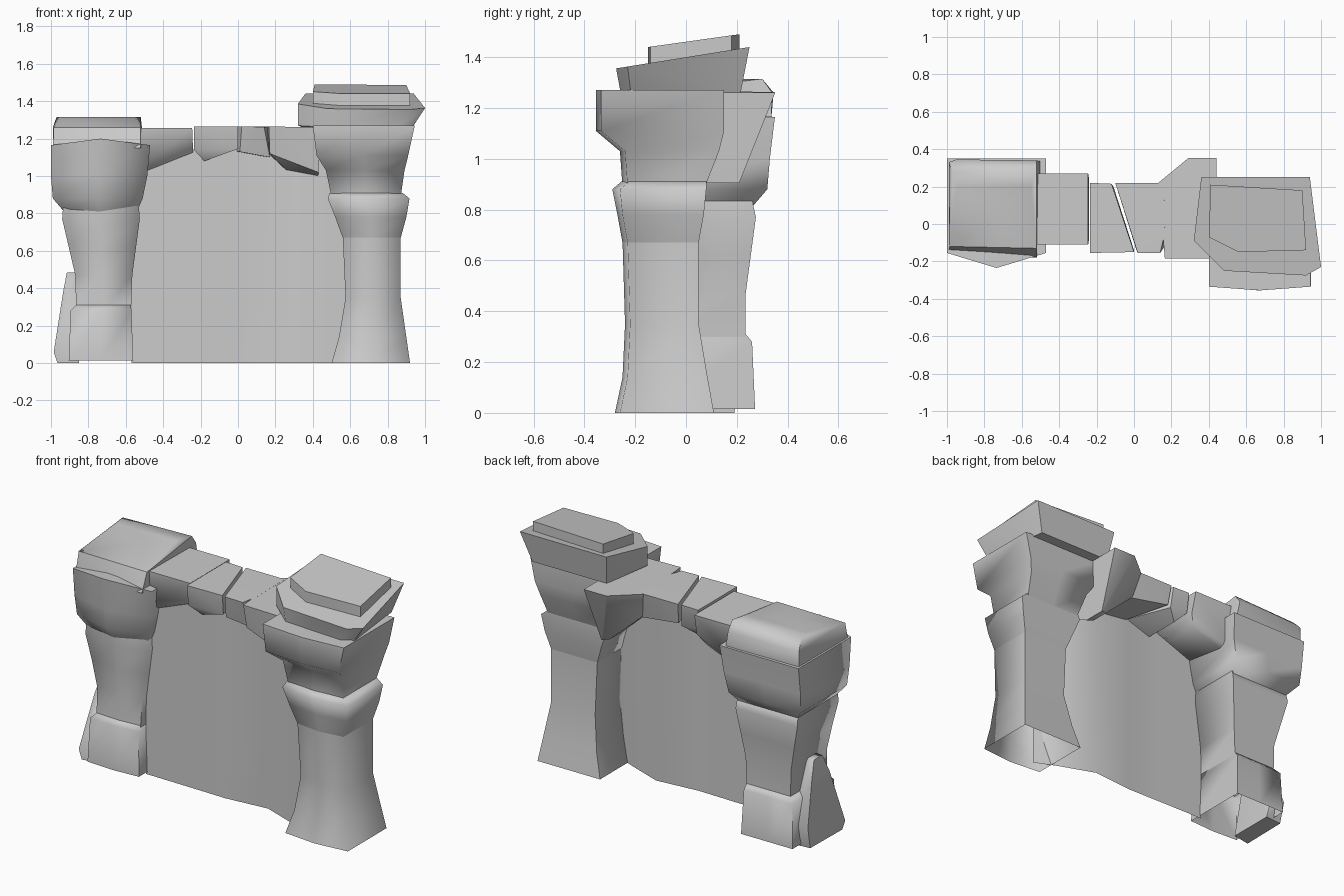
import bpy, bmesh, math

stone_mat = bpy.data.materials.new("stone grey")
stone_mat.diffuse_color = (0.6, 0.6, 0.6, 1)


def finish(name, bm, angle):
    """Turn a bmesh into a smooth shaded object."""
    bmesh.ops.recalc_face_normals(bm, faces=bm.faces[:])
    me = bpy.data.meshes.new(name)
    bm.to_mesh(me)
    bm.free()
    me.materials.append(stone_mat)
    me.shade_smooth()
    me.set_sharp_from_angle(angle=math.radians(angle))
    ob = bpy.data.objects.new(name, me)
    bpy.context.collection.objects.link(ob)
    return ob


def pillar(name, levels, peak=0.0):
    """Loft of rings (z, x0, x1, y0, y1, front bulge), open at the foot."""
    bm = bmesh.new()
    rings = []
    for i, (z, x0, x1, y0, y1, b) in enumerate(levels):
        xm = (x0 + x1) / 2
        lift = peak if i == len(levels) - 1 else 0
        pts = [(x0, y0 + b, z), (xm, y0, z + lift), (x1, y0 + b, z),
               (x1, y1, z), (xm, y1, z), (x0, y1, z)]
        rings.append([bm.verts.new(p) for p in pts])
    for a, c in zip(rings, rings[1:]):
        for k in range(6):
            n = (k + 1) % 6
            bm.faces.new((a[k], a[n], c[n], c[k]))
    bm.faces.new(rings[-1])
    return finish(name, bm, 85)


def rock(name, points, angle=50):
    """Chiselled stone: convex hull of its corner points."""
    bm = bmesh.new()
    for p in points:
        bm.verts.new(p)
    res = bmesh.ops.convex_hull(bm, input=bm.verts[:])
    junk = {v for v in res["geom_interior"] + res["geom_unused"]
            if isinstance(v, bmesh.types.BMVert)}
    bmesh.ops.delete(bm, geom=list(junk), context='VERTS')
    bmesh.ops.dissolve_limit(bm, angle_limit=0.03, verts=bm.verts[:], edges=bm.edges[:])
    return finish(name, bm, angle)


# Right pillar: flared foot, collar, neck, heavy head
pillar("right_pillar", [
    (0.00, 0.50, 0.92, -0.28, 0.11, 0.02),
    (0.14, 0.54, 0.90, -0.25, 0.085, 0.02),
    (0.35, 0.575, 0.87, -0.24, 0.05, 0.02),
    (0.68, 0.56, 0.87, -0.25, 0.05, 0.02)])
pillar("right_collar", [
    (0.67, 0.56, 0.87, -0.25, 0.05, 0.02),
    (0.78, 0.52, 0.90, -0.27, 0.07, 0.02),
    (0.88, 0.48, 0.917, -0.29, 0.08, 0.03),
    (0.91, 0.49, 0.88, -0.255, 0.08, 0.03)])
pillar("right_head", [
    (0.89, 0.50, 0.87, -0.25, 0.075, 0.02),
    (1.03, 0.47, 0.89, -0.26, 0.13, 0.02),
    (1.11, 0.42, 0.91, -0.355, 0.15, 0.02),
    (1.27, 0.40, 0.945, -0.355, 0.15, 0.02)])

# Right capstones, both tilted upwards to the back
cap = [(0.36, 0.25), (0.94, 0.25), (1.0, -0.23), (0.92, -0.275),
       (0.48, -0.25), (0.41, -0.14), (0.32, -0.09)]
rock("right_capstone",
     [(x, y, 1.36 + (y + 0.25) * 0.16) for x, y in cap]
     + [(0.66 + (x - 0.66) * 0.86 - 0.02, y * 0.9 - 0.01, 1.26) for x, y in cap]
     + [(0.32, -0.09, 1.27)])
slab = [(0.41, 0.21), (0.90, 0.18), (0.92, -0.14), (0.56, -0.15), (0.40, -0.07)]
rock("right_top_slab",
     [(x, y, 1.44 + (y + 0.15) * 0.14) for x, y in slab]
     + [(x, y, 1.36 + (y + 0.15) * 0.16) for x, y in slab])

# Left pillar: plinth, waisted shaft, blocky head
pillar("left_plinth", [
    (0.015, -0.905, -0.56, -0.16, 0.272, 0.01),
    (0.28, -0.895, -0.57, -0.15, 0.26, 0.01),
    (0.31, -0.865, -0.572, -0.13, 0.235, 0.01)])
pillar("left_shaft", [
    (0.28, -0.865, -0.572, -0.13, 0.235, 0.01),
    (0.47, -0.87, -0.565, -0.12, 0.235, 0.01),
    (0.62, -0.905, -0.545, -0.13, 0.255, 0.02),
    (0.77, -0.94, -0.525, -0.14, 0.275, 0.02),
    (0.84, -0.935, -0.53, -0.14, 0.26, 0.02)])
pillar("left_head", [
    (0.81, -0.93, -0.54, -0.14, 0.26, 0.03),
    (0.88, -0.99, -0.51, -0.19, 0.32, 0.06),
    (1.00, -1.0, -0.485, -0.21, 0.33, 0.07),
    (1.165, -1.0, -0.47, -0.235, 0.35, 0.08)], peak=0.035)

# Left capstone, sloping up to the back
rock("left_capstone",
     [(-0.99, -0.14, 1.15), (-0.52, -0.18, 1.15), (-0.50, 0.335, 1.15), (-0.99, 0.33, 1.15),
      (-0.985, -0.12, 1.26), (-0.52, -0.13, 1.26), (-0.52, 0.34, 1.26), (-0.95, 0.345, 1.26),
      (-0.99, 0.33, 1.26), (-0.97, 0.28, 1.315), (-0.52, 0.30, 1.315),
      (-0.95, 0.20, 1.315), (-0.55, 0.20, 1.315)])

# Small rock leaning on the left plinth
rock("leaning_rock",
     [(-0.965, -0.12, 0.0), (-0.96, 0.18, 0.0), (-0.85, 0.19, 0.0), (-0.85, -0.1, 0.0),
      (-0.985, -0.12, 0.06), (-0.965, 0.21, 0.13), (-0.87, 0.21, 0.13),
      (-0.935, -0.04, 0.38), (-0.935, 0.13, 0.38),
      (-0.915, 0.0, 0.485), (-0.915, 0.08, 0.485), (-0.86, 0.08, 0.485), (-0.86, 0.0, 0.485)],
     70)

# Four lintel stones, left to right
rock("lintel_stone_1",
     [(x, y, 1.258) for x in (-0.56, -0.245) for y in (-0.11, 0.27)]
     + [(-0.56, -0.10, 1.02), (-0.56, 0.25, 0.99), (-0.48, 0.20, 0.995), (-0.28, 0.0, 1.06),
        (-0.28, 0.20, 1.06), (-0.24, -0.08, 1.13), (-0.24, 0.24, 1.13)])
rock("lintel_stone_2",
     [(-0.235, -0.155, 1.265), (-0.235, 0.22, 1.265), (-0.12, 0.215, 1.265), (0.0, -0.15, 1.265),
      (-0.235, -0.14, 1.14), (-0.235, 0.20, 1.14), (-0.18, -0.09, 1.08), (-0.18, 0.15, 1.08),
      (-0.11, 0.20, 1.13), (0.0, -0.14, 1.145)])
rock("lintel_stone_3",
     [(-0.10, 0.22, 1.265), (0.16, 0.22, 1.265), (0.165, -0.05, 1.265), (0.14, -0.155, 1.262),
      (0.02, -0.155, 1.265), (-0.09, 0.20, 1.14), (0.17, 0.18, 1.10), (0.17, -0.11, 1.10),
      (0.01, -0.13, 1.13)])
rock("lintel_stone_4",
     [(0.13, 0.22, 1.265), (0.29, 0.352, 1.262), (0.44, 0.352, 1.262), (0.44, -0.185, 1.26),
      (0.165, -0.185, 1.265), (0.16, 0.18, 1.11), (0.17, -0.16, 1.12), (0.37, 0.07, 0.92),
      (0.42, 0.07, 0.905), (0.42, 0.21, 0.905), (0.37, 0.20, 0.92), (0.43, -0.16, 1.02)])

# Thin folded sheet closing the archway
bm = bmesh.new()
path = [(-0.57, -0.07, 1.10), (-0.25, -0.075, 1.14), (-0.03, -0.08, 1.17),
        (0.24, -0.055, 1.14), (0.47, -0.14, 1.08), (0.60, -0.20, 1.05)]
cols = [(bm.verts.new((x, y, 0)), bm.verts.new((x, y, z))) for x, y, z in path]
for a, b in zip(cols, cols[1:]):
    bm.faces.new((a[0], b[0], b[1], a[1]))
finish("arch_sheet", bm, 60)
